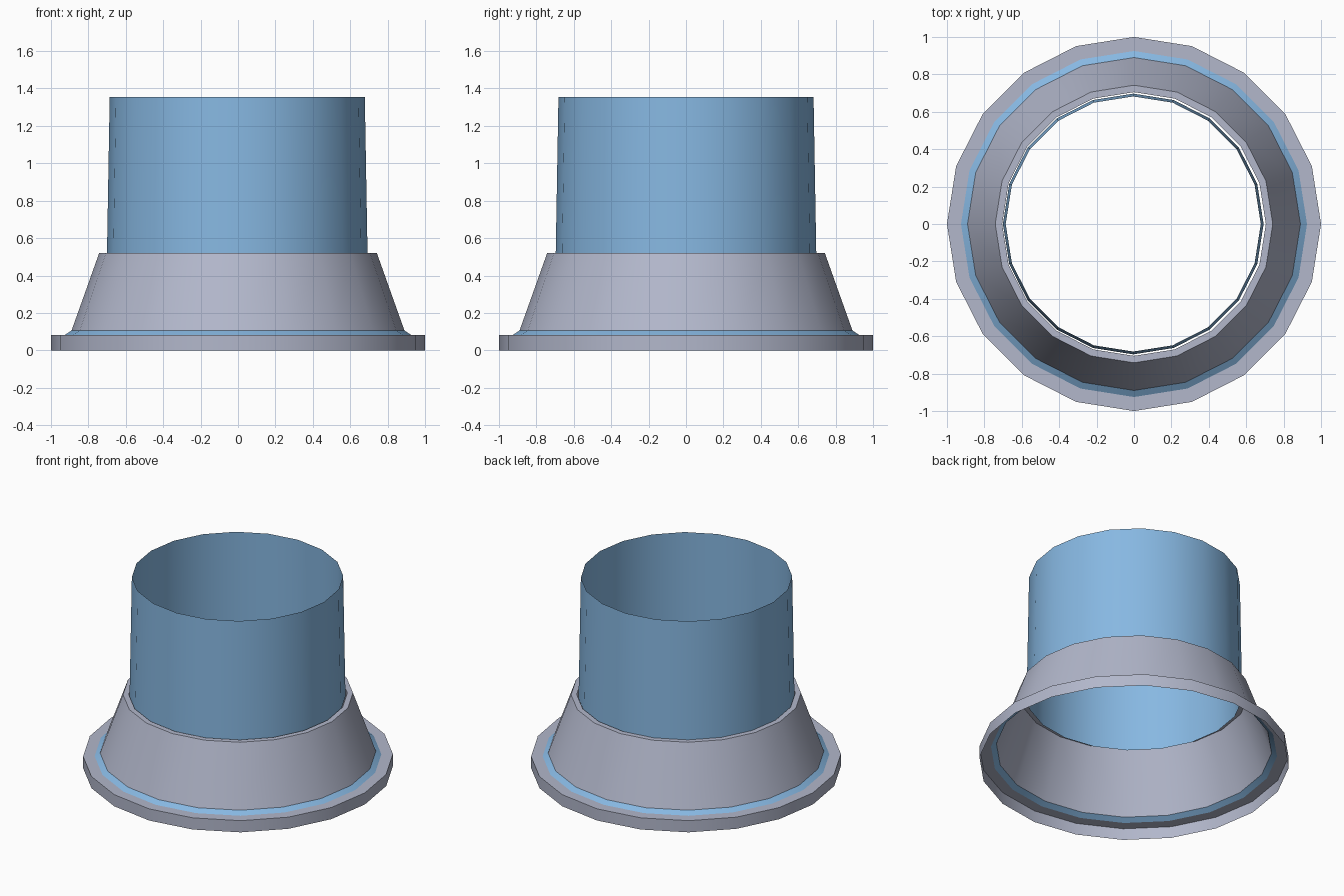
import bpy, bmesh, math

if "Cube" in bpy.data.objects:
    bpy.data.objects.remove(bpy.data.objects["Cube"])

SIDES = 20


def material(name, color):
    m = bpy.data.materials.new(name)
    m.diffuse_color = (*color, 1)
    m.use_nodes = True
    m.node_tree.nodes["Principled BSDF"].inputs["Base Color"].default_value = m.diffuse_color
    return m


grey = material("pale_grey", (0.445, 0.474, 0.597))
blue = material("sky_blue", (0.242, 0.479, 0.761))


def revolve(name, profile, mat, offset_x=0.0):
    """Open thin shell: spin (radius, z) points, listed bottom to top."""
    bm = bmesh.new()
    rings = []
    for r, z in profile:
        rings.append([bm.verts.new((r * math.cos(2 * math.pi * i / SIDES) + offset_x,
                                    r * math.sin(2 * math.pi * i / SIDES), z))
                      for i in range(SIDES)])
    for a, b in zip(rings, rings[1:]):
        for i in range(SIDES):
            j = (i + 1) % SIDES
            bm.faces.new((a[i], a[j], b[j], b[i]))
    mesh = bpy.data.meshes.new(name)
    bm.to_mesh(mesh)
    bm.free()
    mesh.materials.append(mat)
    ob = bpy.data.objects.new(name, mesh)
    bpy.context.collection.objects.link(ob)
    bpy.ops.object.select_all(action='DESELECT')
    ob.select_set(True)
    bpy.context.view_layer.objects.active = ob
    bpy.ops.object.shade_smooth_by_angle(angle=math.radians(30))
    return ob


# Outer rim wall with its flat ledge
revolve("base_rim", [(1.0, 0.0), (1.0, 0.083), (0.925, 0.083)], grey)
# Thin sloping blue band between rim and cone
revolve("blue_band", [(0.925, 0.083), (0.89, 0.106)], blue)
# Tapered skirt with a narrow top ledge
revolve("cone_skirt", [(0.89, 0.106), (0.742, 0.521), (0.705, 0.521)], grey)
# Open tube rising out of the skirt
revolve("tube", [(0.697, 0.495), (0.682, 1.355)], blue, -0.004)
